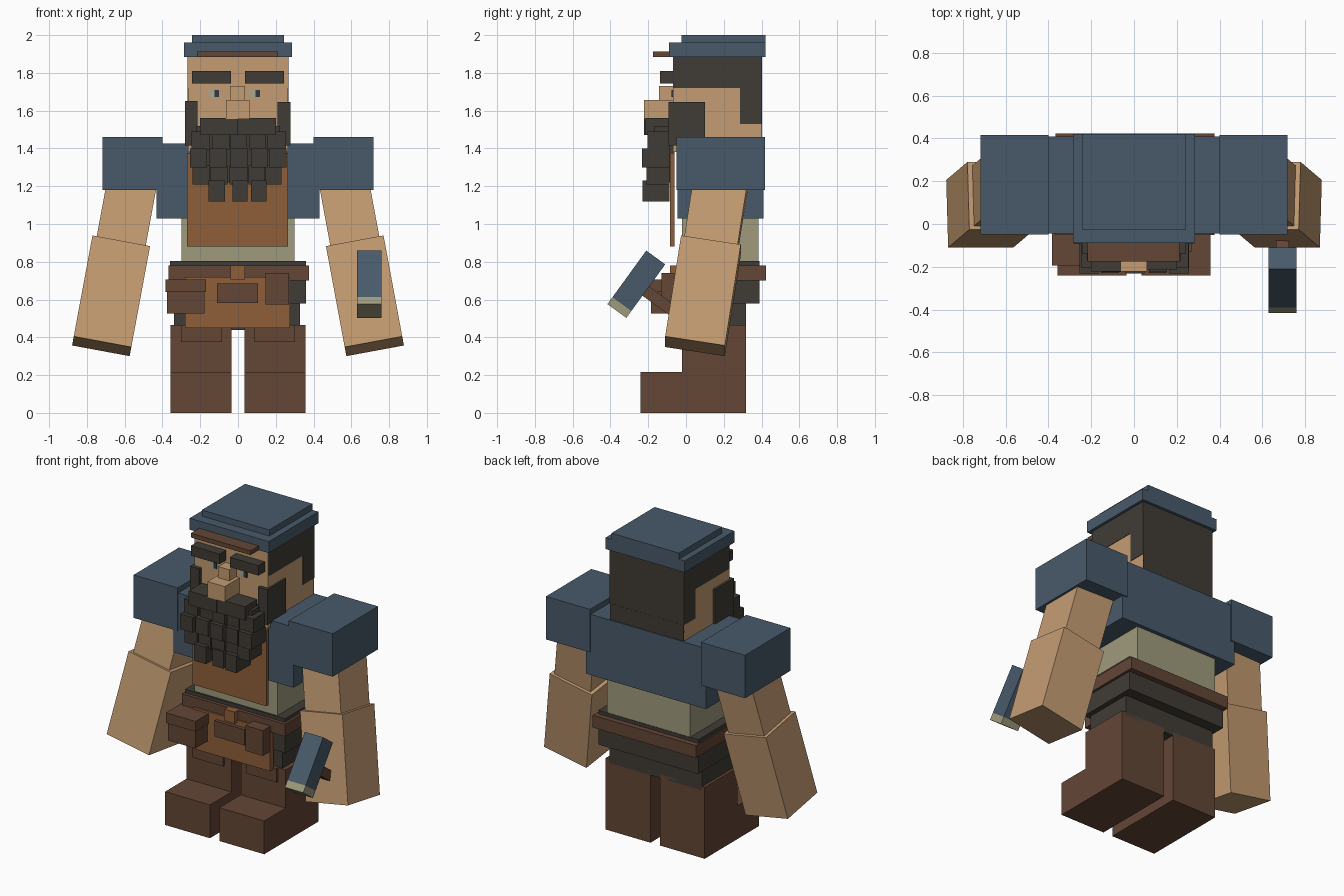
import bpy
from math import radians
from mathutils import Matrix, Vector

if "Cube" in bpy.data.objects:
    bpy.data.objects.remove(bpy.data.objects["Cube"])


def material(name, hex_code):
    # sRGB hex to linear flat colour
    def lin(c):
        return c / 12.92 if c <= 0.04045 else ((c + 0.055) / 1.055) ** 2.4
    rgb = [lin(int(hex_code[i:i + 2], 16) / 255) for i in (0, 2, 4)]
    m = bpy.data.materials.new(name)
    m.diffuse_color = (*rgb, 1)
    m.use_nodes = True
    m.node_tree.nodes["Principled BSDF"].inputs["Base Color"].default_value = m.diffuse_color
    return m


BLUE = material("slate_blue", "485A6A")
SKIN = material("skin", "C49C72")
HAIR = material("charcoal", "403C36")
APRON = material("tan_leather", "8F5E38")
KHAKI = material("khaki", "9F9B7C")
BROWN = material("dark_leather", "634636")
WHITE = material("eye_grey", "A9A890")
PUPIL = material("pupil", "2E3844")

FACES = [(0, 1, 3, 2), (4, 6, 7, 5), (0, 4, 5, 1), (2, 3, 7, 6), (0, 2, 6, 4), (1, 5, 7, 3)]


def box(name, mat, x, y, z, matrix=None):
    """Box from (min, max) ranges, optionally placed by a matrix."""
    verts = [Vector((a, b, c)) for a in x for b in y for c in z]
    if matrix:
        verts = [matrix @ v for v in verts]
    mesh = bpy.data.meshes.new(name)
    mesh.from_pydata(verts, [], FACES)
    mesh.materials.append(mat)
    obj = bpy.data.objects.new(name, mesh)
    bpy.context.collection.objects.link(obj)
    return obj


def pair(name, mat, x, y, z):
    """The same box on both sides of the body."""
    box(name + "_right", mat, x, y, z)
    box(name + "_left", mat, (-x[1], -x[0]), y, z)


# Head, hair and cap
box("head", SKIN, (-.265, .265), (-.07, .40), (1.38, 1.89))
box("hair_upper", HAIR, (-.268, .268), (-.067, .402), (1.72, 1.888))
box("hair_lower", HAIR, (-.268, .268), (.285, .402), (1.53, 1.72))
box("hair_nape", HAIR, (-.265, .265), (.395, .403), (1.38, 1.53))
box("cap_band", BLUE, (-.285, .285), (-.09, .42), (1.885, 1.96))
box("cap_top", BLUE, (-.243, .243), (-.025, .42), (1.96, 2.0))
box("cap_peak", BROWN, (-.217, .213), (-.175, -.06), (1.885, 1.913))

# Face
pair("brow", HAIR, (.037, .243), (-.137, -.06), (1.745, 1.81))
for side, x in (("left", -.157), ("right", .06)):
    box("eye_white_" + side, WHITE, (x, x + .034), (-.074, -.068), (1.672, 1.71))
    box("pupil_" + side, PUPIL, (x + .032, x + .056), (-.076, -.068), (1.672, 1.71))
box("nose_bridge", SKIN, (-.043, .038), (-.142, -.06), (1.65, 1.73))
box("nose_tip", SKIN, (-.064, .06), (-.222, -.06), (1.555, 1.657))
box("sideburn_left", HAIR, (-.28, -.215), (-.093, .10), (1.415, 1.65))
box("sideburn_right", HAIR, (.21, .277), (-.093, .10), (1.415, 1.645))

# Beard: a core with rows of tufts (front y, bottom z, top z, x ranges)
box("beard_core", HAIR, (-.22, .22), (-.17, -.06), (1.22, 1.52))
ROWS = [
    (-.222, 1.47, 1.56, [(-.20, 0), (0, .20)]),
    (-.205, 1.395, 1.49, [(-.245, -.15), (-.135, -.045), (-.04, .045), (.06, .145), (.155, .255)]),
    (-.232, 1.30, 1.40, [(-.255, -.165), (-.15, -.06), (-.04, .05), (.07, .155), (.165, .258)]),
    (-.210, 1.21, 1.31, [(-.24, -.15), (-.145, -.055), (-.045, .05), (.055, .14), (.145, .23)]),
    (-.230, 1.12, 1.23, [(-.155, -.07), (-.03, .05), (.07, .15)]),
]
for r, (front, z0, z1, spans) in enumerate(ROWS):
    for i, span in enumerate(spans):
        box(f"beard_tuft_{r}_{i}", HAIR, span, (front + .008 * (i % 2), -.088), (z0, z1))

# Torso, sleeves and apron bib
box("jacket", BLUE, (-.432, .432), (-.045, .41), (1.03, 1.425))
pair("sleeve", BLUE, (.40, .717), (-.05, .417), (1.18, 1.46))
box("shirt", KHAKI, (-.30, .298), (-.02, .385), (.79, 1.04))
box("apron_bib", APRON, (-.27, .265), (-.085, -.062), (.88, 1.375))

# Belt, hips and pouches
box("waistband", HAIR, (-.36, .36), (-.03, .388), (.58, .803))
box("hips", HAIR, (-.338, .328), (-.01, .317), (.44, .58))
box("belt", BROWN, (-.368, .376), (-.052, .423), (.70, .78))
box("apron_skirt", APRON, (-.28, .275), (-.062, -.025), (.45, .72))
box("buckle", APRON, (-.04, .036), (-.085, -.04), (.705, .78))
box("pouch_flap", BROWN, (-.383, -.17), (-.195, -.03), (.64, .707))
box("pouch_body", BROWN, (-.375, -.178), (-.185, -.03), (.525, .64))
box("front_pocket", BROWN, (-.11, .107), (-.085, -.05), (.583, .685))
box("small_pouch", BROWN, (.145, .27), (-.13, -.05), (.575, .74))

# Legs, boots and knee patches
pair("leg", BROWN, (.034, .357), (-.02, .317), (.215, .465))
pair("boot", BROWN, (.034, .357), (-.24, .317), (0, .217))
pair("knee_patch", BROWN, (.085, .303), (-.034, -.01), (.375, .465))

# Arms: forearm and narrower upper arm share one tilted axis
for name, s in (("right", 1), ("left", -1)):
    m = (Matrix.Translation((.672 * s, .09, .62))
         @ Matrix.Rotation(radians(-10.5 * s), 4, 'Y')
         @ Matrix.Rotation(radians(-8.8), 4, 'X'))
    box("forearm_" + name, SKIN, (-.155, .155), (-.16, .16), (-.275, .275), m)
    box("upper_arm_" + name, SKIN, (-.132, .132), (-.143, .143), (.27, .68), m)

# Hammer held in the right hand
m = Matrix.Translation((.695, -.263, .681)) @ Matrix.Rotation(radians(-36), 4, 'X')
box("hammer_head", BLUE, (-.066, .066), (-.062, .062), (-.13, .175), m)
box("hammer_face", KHAKI, (-.066, .066), (-.062, .062), (-.175, -.13), m)
box("hammer_handle", BROWN, (-.03, .03), (.05, .33), (-.03, .03), m)
